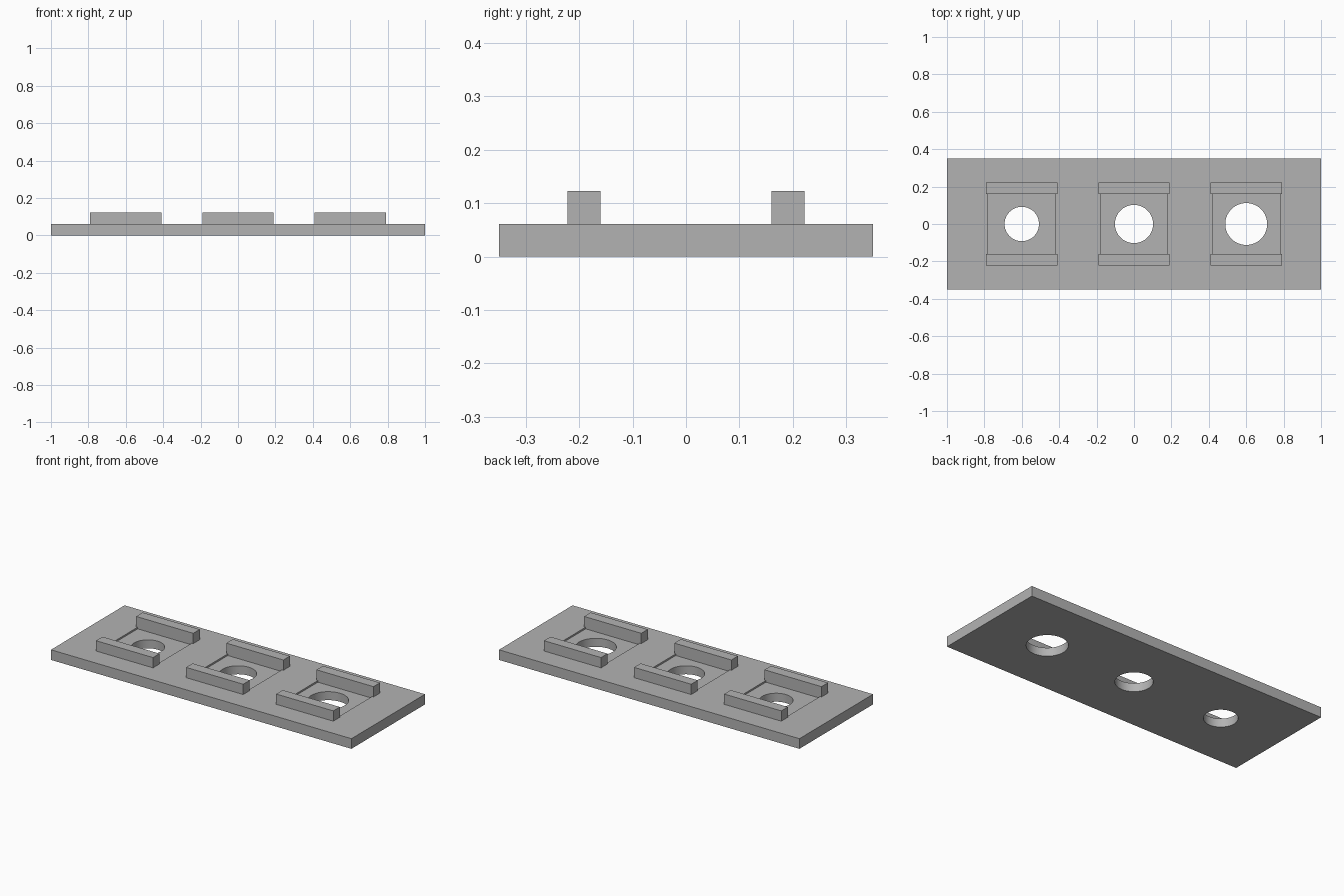
import bpy
import bmesh
from mathutils import Matrix, Vector

cube = bpy.data.objects.get("Cube")
if cube:
    bpy.data.objects.remove(cube, do_unlink=True)

grey = bpy.data.materials.new("mid grey")
grey.use_nodes = True
colour = (0.45, 0.45, 0.45, 1)
grey.diffuse_color = colour
grey.node_tree.nodes["Principled BSDF"].inputs["Base Color"].default_value = colour

PLATE_TOP = 0.061
RAIL_TOP = 0.123
POCKET_DEPTH = 0.01
RAIL_HALF = 0.19


def finish(name, bm):
    mesh = bpy.data.meshes.new(name)
    bm.to_mesh(mesh)
    bm.free()
    mesh.materials.append(grey)
    obj = bpy.data.objects.new(name, mesh)
    bpy.context.collection.objects.link(obj)
    return obj


def box(name, low, high):
    low, high = Vector(low), Vector(high)
    bm = bmesh.new()
    place = Matrix.Translation((low + high) / 2) @ Matrix.Diagonal((*(high - low), 1))
    bmesh.ops.create_cube(bm, size=1, matrix=place)
    return finish(name, bm)


def hole_cutter(name, x, radius):
    bm = bmesh.new()
    bmesh.ops.create_cone(bm, cap_ends=True, segments=64, radius1=radius,
                          radius2=radius, depth=1, matrix=Matrix.Translation((x, 0, 0)))
    return finish(name, bm)


def cut(target, cutter):
    cutter.hide_render = True
    mod = target.modifiers.new(cutter.name, 'BOOLEAN')
    mod.operation = 'DIFFERENCE'
    mod.solver = 'EXACT'
    mod.object = cutter
    bpy.context.view_layer.objects.active = target
    bpy.ops.object.modifier_apply(modifier=mod.name)
    bpy.data.objects.remove(cutter, do_unlink=True)


# Base plate
plate = box("base_plate", (-1, -0.35, 0), (1, 0.35, PLATE_TOP))

# Three stations: shallow pocket, round hole and a pair of rails
for label, x, radius in (("small", -0.6, 0.092), ("medium", 0, 0.102), ("large", 0.6, 0.112)):
    cut(plate, box("pocket_cutter", (x - 0.18, -0.16, PLATE_TOP - POCKET_DEPTH),
                   (x + 0.18, 0.16, 0.2)))
    cut(plate, hole_cutter("hole_cutter", x, radius))
    for side, inner, outer in (("front", -0.16, -0.222), ("back", 0.16, 0.222)):
        box(f"{label}_{side}_rail",
            (x - RAIL_HALF, min(inner, outer), PLATE_TOP),
            (x + RAIL_HALF, max(inner, outer), RAIL_TOP))

# Smooth hole walls, crisp edges
bpy.ops.object.select_all(action='DESELECT')
plate.select_set(True)
bpy.context.view_layer.objects.active = plate
bpy.ops.object.shade_smooth_by_angle(angle=0.5)
